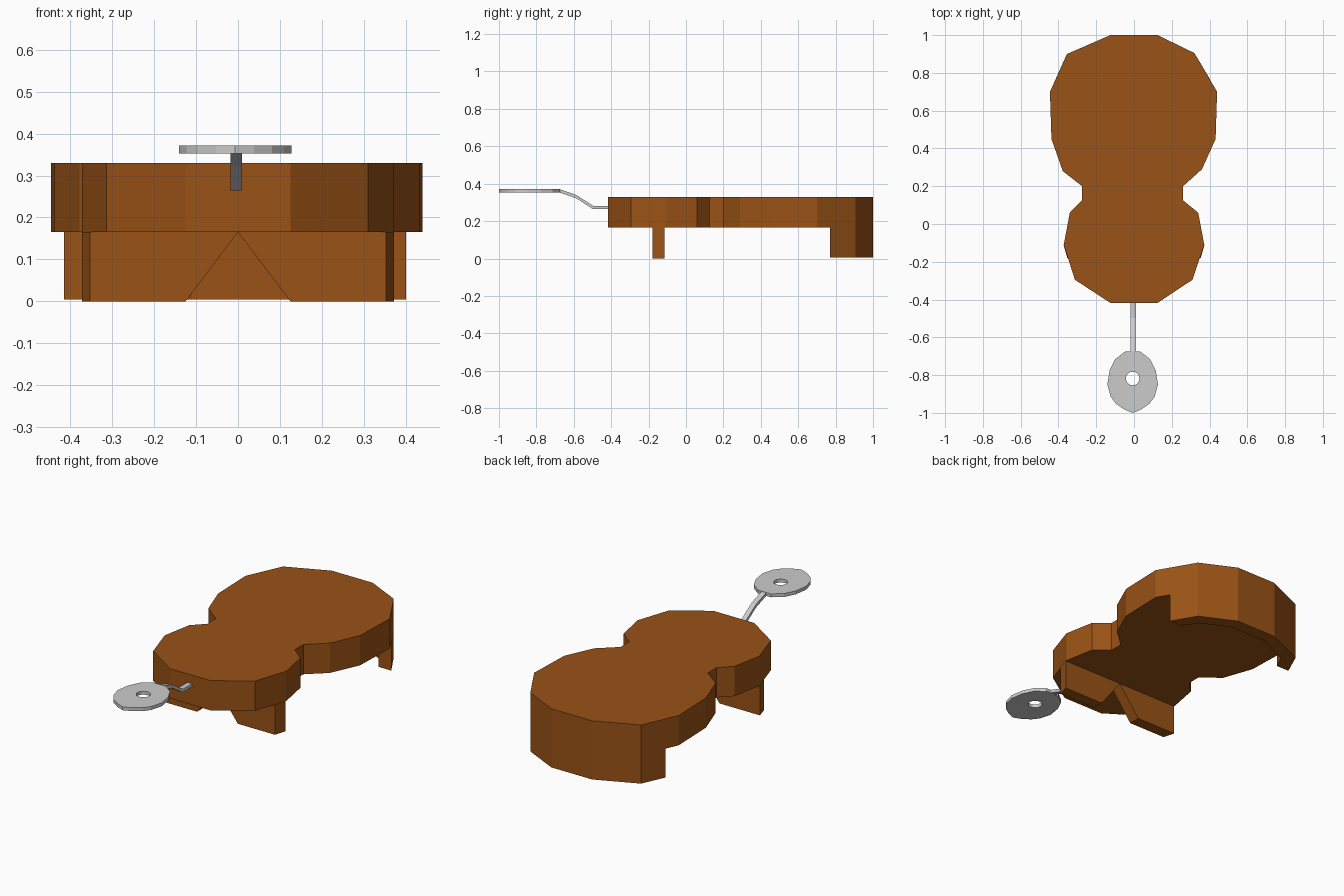
import bpy, bmesh, math
from mathutils import Vector

if "Cube" in bpy.data.objects:
    bpy.data.objects.remove(bpy.data.objects["Cube"])

brown = bpy.data.materials.new("brown_wood")
brown.diffuse_color = (0.32, 0.085, 0.008, 1)
brown.use_nodes = True
brown.node_tree.nodes["Principled BSDF"].inputs["Base Color"].default_value = brown.diffuse_color


def finish(name, bm, mat=None):
    bmesh.ops.recalc_face_normals(bm, faces=bm.faces[:])
    me = bpy.data.meshes.new(name)
    bm.to_mesh(me)
    bm.free()
    ob = bpy.data.objects.new(name, me)
    bpy.context.collection.objects.link(ob)
    if mat:
        me.materials.append(mat)
    return ob


def prism(name, outlines, z0, z1, mat=None):
    """Extrude an outline (plus optional hole outlines) from z0 to z1."""
    bm = bmesh.new()
    loops = [[bm.verts.new((x, y, z0)) for x, y in pts] for pts in outlines]
    if len(loops) == 1:
        faces = [bm.faces.new(loops[0])]
    else:
        edges = [bm.edges.new((l[i - 1], l[i])) for l in loops for i in range(len(l))]
        bmesh.ops.triangle_fill(bm, edges=edges, use_beauty=True)
        faces = bm.faces[:]
    ext = bmesh.ops.extrude_face_region(bm, geom=faces, use_keep_orig=True)
    top = [v for v in ext["geom"] if isinstance(v, bmesh.types.BMVert)]
    bmesh.ops.translate(bm, verts=top, vec=(0, 0, z1 - z0))
    return finish(name, bm, mat)


# Waisted body slab
right = [(0.125, 1.0), (0.32, 0.905), (0.44, 0.70), (0.432, 0.45), (0.36, 0.29),
         (0.26, 0.20), (0.26, 0.125), (0.34, 0.06), (0.372, -0.11), (0.31, -0.295),
         (0.125, -0.418)]
left = [(-0.125, -0.418), (-0.313, -0.295), (-0.372, -0.11), (-0.34, 0.06),
        (-0.275, 0.125), (-0.275, 0.20), (-0.377, 0.28), (-0.437, 0.45),
        (-0.445, 0.70), (-0.355, 0.90), (-0.125, 1.0)]
prism("body", [right + left], 0.165, 0.33, brown)

# Curved rear skirt under the wide end
skirt = [(0.40, 0.77), (0.32, 0.905), (0.125, 1.0), (-0.125, 1.0), (-0.355, 0.90),
         (-0.414, 0.77), (-0.335, 0.77), (-0.30, 0.845), (-0.11, 0.93),
         (0.11, 0.93), (0.27, 0.85), (0.32, 0.77)]
prism("rear_skirt", [skirt], 0.005, 0.165, brown)

# Pair of front legs that leave a V-shaped gap
for name, s in (("front_leg_right", 1), ("front_leg_left", -1)):
    bm = bmesh.new()
    rings = []
    for y, w in ((-0.18, 0.353), (-0.115, 0.372)):
        rings.append([bm.verts.new((s * x, y, z)) for x, z in
                      ((0, 0.165), (0.125, 0), (w, 0), (w, 0.165))])
    bm.faces.new(rings[0])
    bm.faces.new(rings[1])
    for i in range(4):
        bm.faces.new((rings[0][i - 1], rings[0][i], rings[1][i], rings[1][i - 1]))
    finish(name, bm, brown)

# Pierced disc at the end of the neck
cx = -0.007
half = [(0.04, -0.675), (0.092, -0.715), (0.122, -0.775), (0.134, -0.85),
        (0.116, -0.915), (0.088, -0.952), (0.045, -0.982)]
disc = ([(cx + x, y) for x, y in half] + [(cx, -1.0)]
        + [(cx - x, y) for x, y in reversed(half)])
hole = [(cx + 0.036 * math.cos(a), -0.818 + 0.036 * math.sin(a))
        for a in (2 * math.pi * i / 16 for i in range(16))]
prism("head_disc", [disc, hole], 0.353, 0.372)

# Bent neck strip
path = [(-0.41, 0.273), (-0.497, 0.273), (-0.587, 0.331), (-0.68, 0.363)]
bm = bmesh.new()
rings = []
for y, z in path:
    rings.append([bm.verts.new((cx + dx + 0.003, y, z + dz)) for dx, dz in
                  ((-0.014, -0.009), (0.014, -0.009), (0.014, 0.009), (-0.014, 0.009))])
for a, b in zip(rings, rings[1:]):
    for i in range(4):
        bm.faces.new((a[i - 1], a[i], b[i], b[i - 1]))
bm.faces.new(rings[0])
bm.faces.new(rings[-1])
finish("neck", bm)
